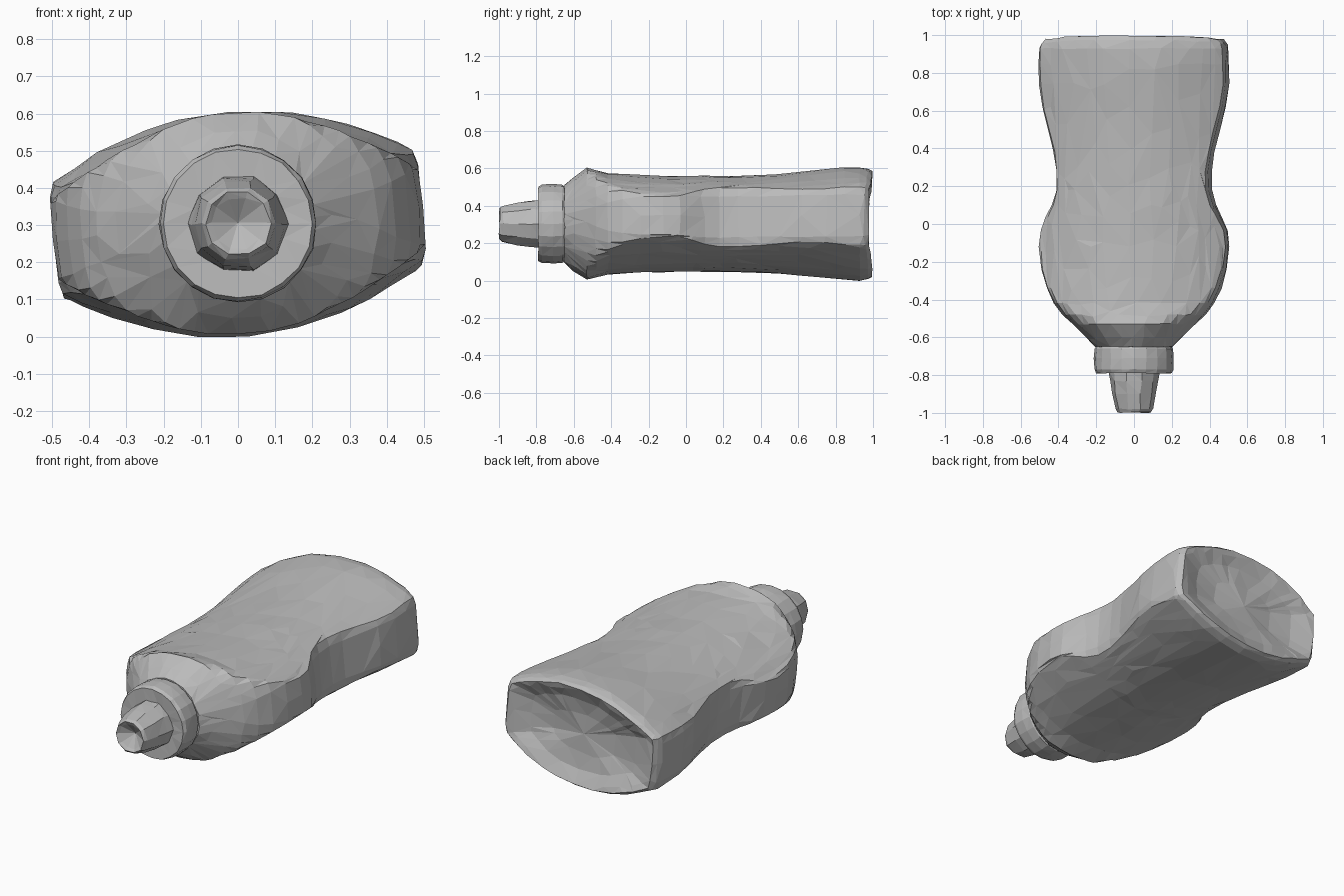
import bpy, bmesh, math, random

if "Cube" in bpy.data.objects:
    bpy.data.objects.remove(bpy.data.objects["Cube"])

random.seed(4)
CZ = 0.304                  # height of the bottle's long axis
TILT = math.radians(5.2)    # the oval body is rolled slightly about its axis

grey = bpy.data.materials.new("light grey")
grey.diffuse_color = (0.5, 0.5, 0.5, 1)
grey.use_nodes = True
grey.node_tree.nodes["Principled BSDF"].inputs["Base Color"].default_value = grey.diffuse_color


def loft(name, rings, rough):
    """Skin closed rings (one point = tip), with slight hand-made unevenness."""
    bm = bmesh.new()
    rows = [[bm.verts.new([c + random.uniform(-rough, rough) for c in p])
             for p in ring] for ring in rings]
    for a, b in zip(rows, rows[1:]):
        n = max(len(a), len(b))
        for i in range(n):
            j = (i + 1) % n
            if len(b) == 1:
                bm.faces.new((a[i], a[j], b[0]))
            elif len(a) == 1:
                bm.faces.new((a[0], b[j], b[i]))
            else:
                bm.faces.new((a[i], a[j], b[j], b[i]))
    bmesh.ops.recalc_face_normals(bm, faces=bm.faces)
    bmesh.ops.triangulate(bm, faces=bm.faces)
    mesh = bpy.data.meshes.new(name)
    bm.to_mesh(mesh)
    bm.free()
    mesh.materials.append(grey)
    obj = bpy.data.objects.new(name, mesh)
    bpy.context.collection.objects.link(obj)
    return obj


def section(y, w, hs, n, h, scale=1.0, sag=0.0, segs=44):
    """Rounded side outline (superellipse) softly clipped by top and bottom arcs."""
    ring = []
    for i in range(segs):
        t = 2 * math.pi * i / segs
        c, s = math.cos(t), math.sin(t)
        x = math.copysign(w * abs(c) ** (2 / n), c)
        side, arc = hs * abs(s) ** (2 / n) + 1e-6, h - 0.62 * x * x
        z = math.copysign((side ** -14 + arc ** -14) ** (-1 / 14), s)
        yy = y - sag * abs(x / w) ** 4
        x, z = x * scale, z * scale
        ring.append((x * math.cos(TILT) - z * math.sin(TILT), yy,
                     CZ + x * math.sin(TILT) + z * math.cos(TILT)))
    return ring


def lathe(name, profile, segs, rough):
    """Turn (radius, y) points about the bottle axis."""
    rings = []
    for r, y in profile:
        if r == 0:
            rings.append([(0, y, CZ)])
        else:
            rings.append([(r * math.cos(2 * math.pi * i / segs), y,
                           CZ + r * math.sin(2 * math.pi * i / segs))
                          for i in range(segs)])
    return loft(name, rings, rough)


# body stations: y, half width, outline half height, roundness, half thickness
stations = [
    (-0.65, 0.205, 0.207, 2.0, 0.30), (-0.60, 0.255, 0.255, 2.0, 0.30),
    (-0.53, 0.325, 0.325, 2.1, 0.305), (-0.48, 0.378, 0.36, 2.2, 0.283),
    (-0.42, 0.422, 0.39, 2.4, 0.270), (-0.34, 0.460, 0.41, 2.6, 0.265),
    (-0.24, 0.487, 0.42, 2.8, 0.260), (-0.12, 0.499, 0.42, 2.9, 0.257),
    (-0.03, 0.490, 0.42, 2.9, 0.255), (0.04, 0.460, 0.42, 2.9, 0.254),
    (0.10, 0.428, 0.42, 2.9, 0.254), (0.18, 0.407, 0.42, 2.9, 0.254),
    (0.28, 0.406, 0.42, 2.9, 0.256), (0.38, 0.420, 0.42, 2.9, 0.260),
    (0.50, 0.450, 0.42, 2.9, 0.267), (0.62, 0.482, 0.42, 3.0, 0.277),
    (0.74, 0.498, 0.42, 3.0, 0.290), (0.85, 0.499, 0.42, 3.0, 0.299),
    (0.93, 0.497, 0.42, 3.0, 0.302),
]
rings = [[(0, -0.65, CZ)]] + [section(*s) for s in stations]
# rounded rim, lower towards the narrow sides, and hollow base
for y, k in ((0.975, 0.98), (0.996, 0.94), (0.988, 0.86), (0.96, 0.68), (0.945, 0.4)):
    rings.append(section(y, 0.497, 0.42, 3.0, 0.302, k, 0.02))
rings.append([(0, 0.94, CZ)])
body = loft("bottle_body", rings, 0.003)

# reduce the body to uneven flat facets
facets = body.modifiers.new("facets", "DECIMATE")
facets.ratio = 0.5

# screw collar
lathe("cap_collar", [(0, -0.64), (0.195, -0.64), (0.208, -0.66), (0.212, -0.71),
                     (0.210, -0.77), (0.200, -0.79), (0.125, -0.787), (0, -0.787)],
      20, 0.002)

# tapered spout with a hollow tip
lathe("spout", [(0, -0.77), (0.135, -0.77), (0.128, -0.83), (0.118, -0.90),
                (0.100, -0.98), (0.088, -0.998), (0.070, -0.985), (0, -0.94)],
      10, 0.004)
